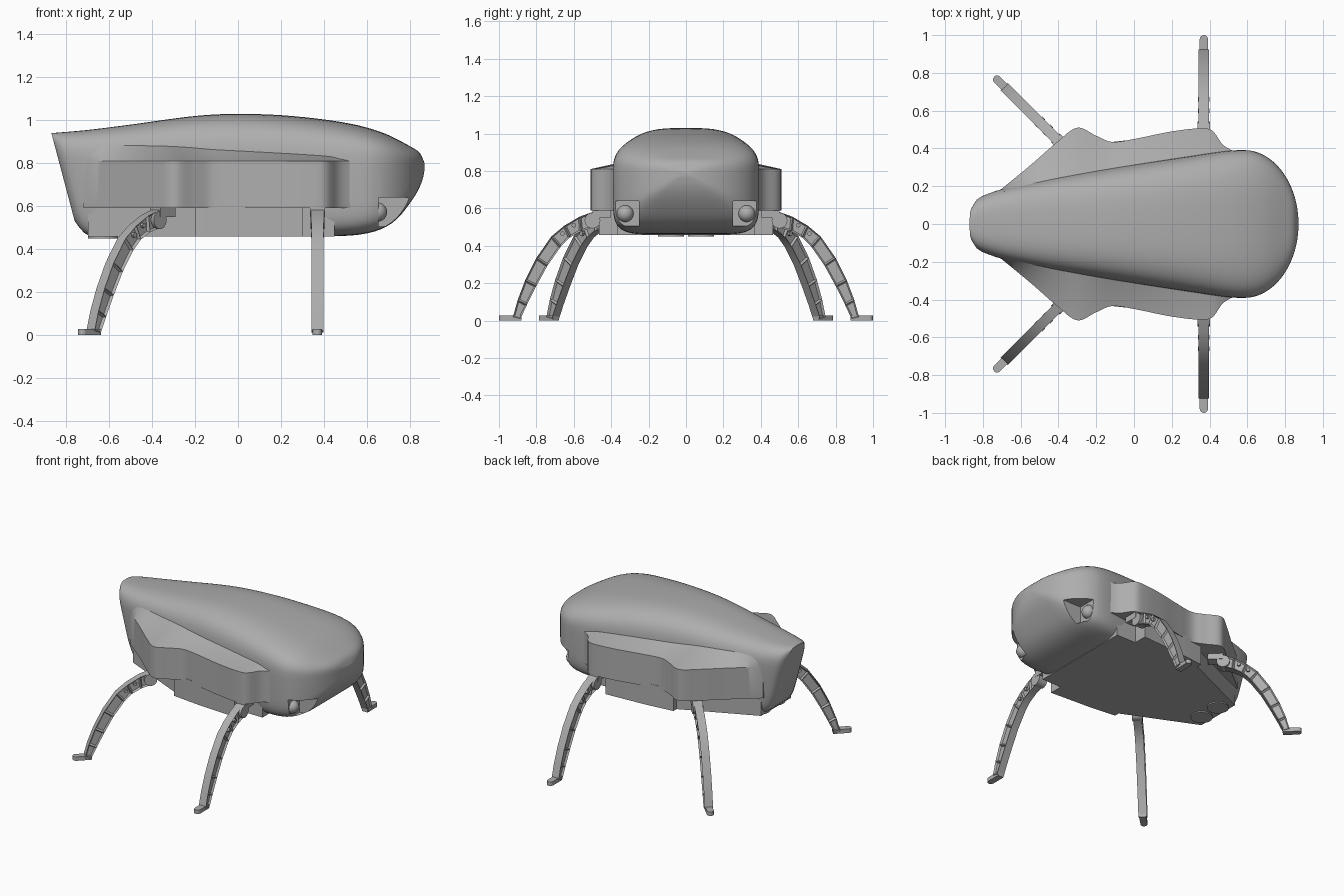
import bpy, bmesh, math
from mathutils import Matrix, Vector

if "Cube" in bpy.data.objects:
    bpy.data.objects.remove(bpy.data.objects["Cube"])

grey = bpy.data.materials.new("plain grey")
grey.use_nodes = True
grey.diffuse_color = (0.42, 0.42, 0.42, 1)
grey.node_tree.nodes["Principled BSDF"].inputs["Base Color"].default_value = (0.42, 0.42, 0.42, 1)


def curve(pts, x):
    """Smooth curve through (x, value) points."""
    if x <= pts[0][0]:
        return pts[0][1]
    if x >= pts[-1][0]:
        return pts[-1][1]
    slope = lambda a, b: (b[1] - a[1]) / (b[0] - a[0])
    i = next(k for k in range(len(pts) - 1) if x <= pts[k + 1][0])
    a, b = pts[i], pts[i + 1]
    m0 = slope(pts[max(i - 1, 0)], b)
    m1 = slope(a, pts[min(i + 2, len(pts) - 1)])
    h = b[0] - a[0]
    t = (x - a[0]) / h
    return ((2*t**3 - 3*t**2 + 1) * a[1] + (t**3 - 2*t**2 + t) * h * m0
            + (3*t**2 - 2*t**3) * b[1] + (t**3 - t**2) * h * m1)


def finish(name, bm, smooth=30):
    bmesh.ops.recalc_face_normals(bm, faces=bm.faces)
    me = bpy.data.meshes.new(name)
    bm.to_mesh(me)
    bm.free()
    ob = bpy.data.objects.new(name, me)
    bpy.context.collection.objects.link(ob)
    me.materials.append(grey)
    if smooth:
        shade(ob, smooth)
    return ob


def shade(ob, angle):
    bpy.ops.object.select_all(action='DESELECT')
    ob.select_set(True)
    bpy.context.view_layer.objects.active = ob
    bpy.ops.object.shade_smooth_by_angle(angle=math.radians(angle))


def loft(bm, rings):
    """Skin closed rings of points and cap both ends."""
    rows = [[bm.verts.new(p) for p in ring] for ring in rings]
    n = len(rows[0])
    for a, b in zip(rows, rows[1:]):
        for i in range(n):
            j = (i + 1) % n
            bm.faces.new((a[i], a[j], b[j], b[i]))
    bm.faces.new(rows[0])
    bm.faces.new(rows[-1])


def box(bm, lo, hi, mat=Matrix()):
    lo, hi = Vector(lo), Vector(hi)
    m = mat @ Matrix.Translation((lo + hi) / 2) @ Matrix.Diagonal((*(hi - lo), 1))
    bmesh.ops.create_cube(bm, size=1, matrix=m)


def cylinder(bm, centre, radius, depth, rot=Matrix(), sides=24):
    bmesh.ops.create_cone(bm, cap_ends=True, segments=sides, radius1=radius, radius2=radius,
                          depth=depth, matrix=Matrix.Translation(centre) @ rot)


# Profiles of the hull along its length
TOP = [(-.87, .94), (-.7, .955), (-.5, .98), (-.2, 1.02), (0, 1.03), (.25, 1.02), (.52, .985),
       (.68, .94), (.8, .88), (.85, .845), (.87, .80)]
BOTTOM = [(-.87, .53), (-.84, .485), (-.8, .46), (-.6, .46), (.45, .46), (.62, .477), (.73, .53),
          (.82, .64), (.86, .72), (.87, .77)]
WIDTH = [(-.87, .10), (-.85, .135), (-.8, .16), (-.7, .19), (-.4, .25), (0, .315), (.3, .36),
         (.5, .388), (.6, .392)]


def half_width(x):
    w = curve(WIDTH, x)
    if x > .58:
        w *= math.sqrt(max(0, 1 - ((x - .58) / .291) ** 2))
    return w


# Main hull with rounded shell, sloped tail and blunt nose
def hull_ring(x, steps=64):
    w, zt, zb = half_width(x), curve(TOP, x), curve(BOTTOM, x)
    lean = max(0, (-.4 - x) / .47)
    ring = []
    for k in range(steps):
        a = 2 * math.pi * k / steps
        c, s = math.cos(a), math.sin(a)
        p = 2 / (3.2 if s >= 0 else 7)
        y = w * math.copysign(abs(c) ** p, c)
        z = .785 + ((zt - .785) if s >= 0 else (.785 - zb)) * math.copysign(abs(s) ** p, s)
        ring.append((x + lean * max(0, .94 - z) * .265, y, z))
    return ring


bm = bmesh.new()
stations = [-.87, -.862, -.85, -.83] + [-.8 + .04 * i for i in range(35)]
stations += [.58 + .29 * math.sin(math.pi / 2 * i / 16) for i in range(1, 17)]
loft(bm, [hull_ring(x) for x in stations])
hull = finish("hull", bm, 0)

# Pockets in the nose for the two lenses
bm = bmesh.new()
for s in (-1, 1):
    ys = sorted((s * .25, s * .5))
    box(bm, (.655, ys[0], .505), (.95, ys[1], .64))
cutter = finish("pocket_cutter", bm, 0)
cutter.hide_render = True
mod = hull.modifiers.new("pockets", 'BOOLEAN')
mod.operation, mod.solver, mod.object = 'DIFFERENCE', 'EXACT', cutter
bpy.context.view_layer.objects.active = hull
bpy.ops.object.modifier_apply(modifier=mod.name)
bpy.data.objects.remove(cutter)
shade(hull, 35)

# Side fairings that swell into a pod over each leg
OUTLINE = [(-.72, .17), (-.55, .31), (-.4, .44), (-.3, .51), (-.2, .467), (-.12, .435), (0, .45),
           (.2, .49), (.37, .507), (.42, .49), (.47, .42), (.56, .37)]
CREASE = [(-.72, .90), (-.3, .885), (0, .87), (.3, .85), (.56, .83)]
for side, s in (("left", 1), ("right", -1)):
    bm = bmesh.new()
    rings = []
    for i in range(81):
        x = -.72 + 1.28 * i / 80
        out, zi = curve(OUTLINE, x), curve(CREASE, x)
        inner = min(half_width(x) * .9, out - .02)
        mid = inner + (out - inner) * .5
        rings.append([(x, s * y, z) for y, z in (
            (inner - .08, .59), (out, .59), (out, .81), (mid, .81 + (zi - .81) * .4), (inner, zi))])
    loft(bm, rings)
    finish("fairing_" + side, bm)

# Lower keel block with notches beneath the pods
plan = [(-.70, .165), (-.2, .39), (-.2, .425), (0, .447), (.3, .465), (.3, .37), (.45, .37)]
plan += [(x, -y) for x, y in reversed(plan)]
bm = bmesh.new()
loft(bm, [[(x, y, z) for x, y in plan] for z in (.458, .61)])
finish("keel_block", bm)

# Nose lenses and round pads under the tail
for side, s in (("left", 1), ("right", -1)):
    bm = bmesh.new()
    bmesh.ops.create_uvsphere(bm, u_segments=24, v_segments=12, radius=.045,
                              matrix=Matrix.Translation((.65, s * .325, .572)))
    finish("nose_lens_" + side, bm)
    bm = bmesh.new()
    cylinder(bm, (-.63, s * .08, .46), .07, .02, sides=32)
    finish("tail_pad_" + side, bm)

# Legs: arched beam with recessed side panels, hip joint, pins and foot
OUTER = [(.48, .588), (.57, .555), (.65, .508), (.72, .45), (.80, .335), (.86, .215), (.90, .11), (.925, .02)]
INNER = [(.49, .50), (.56, .478), (.62, .445), (.67, .395), (.74, .295), (.80, .185), (.85, .085), (.885, .01)]


def leg(name, tip, angle):
    bm = bmesh.new()
    h = .0275
    loft(bm, [[(o[0], -h, o[1]), (o[0], h, o[1]), (i[0], h, i[1]), (i[0], -h, i[1])]
              for o, i in zip(OUTER, INNER)])
    bmesh.ops.recalc_face_normals(bm, faces=bm.faces)
    panels = [f for f in bm.faces if abs(f.normal.y) > .9]
    bmesh.ops.inset_individual(bm, faces=panels, thickness=.012, depth=-.012)
    across = Matrix.Rotation(math.pi / 2, 4, 'X')
    cylinder(bm, (.50, 0, .535), .042, .066, across)
    for s, z in ((.60, .51), (.66, .465)):
        cylinder(bm, (s, 0, z), .012, .06, across, 12)
    box(bm, (.40, -.035, .55), (.50, .035, .60))
    box(bm, (.88, -.022, 0), (.98, .022, .028))
    cylinder(bm, (.978, 0, .014), .022, .028, sides=16)
    place = Matrix.Translation(tip) @ Matrix.Rotation(angle, 4, 'Z') @ Matrix.Translation((-1, 0, 0))
    bmesh.ops.transform(bm, matrix=place, verts=bm.verts)
    finish(name, bm)


for side, s in (("left", 1), ("right", -1)):
    leg("nose_leg_" + side, (.37, s, 0), s * math.pi / 2)
    leg("tail_leg_" + side, (-.74, s * .78, 0), s * math.pi * .75)
